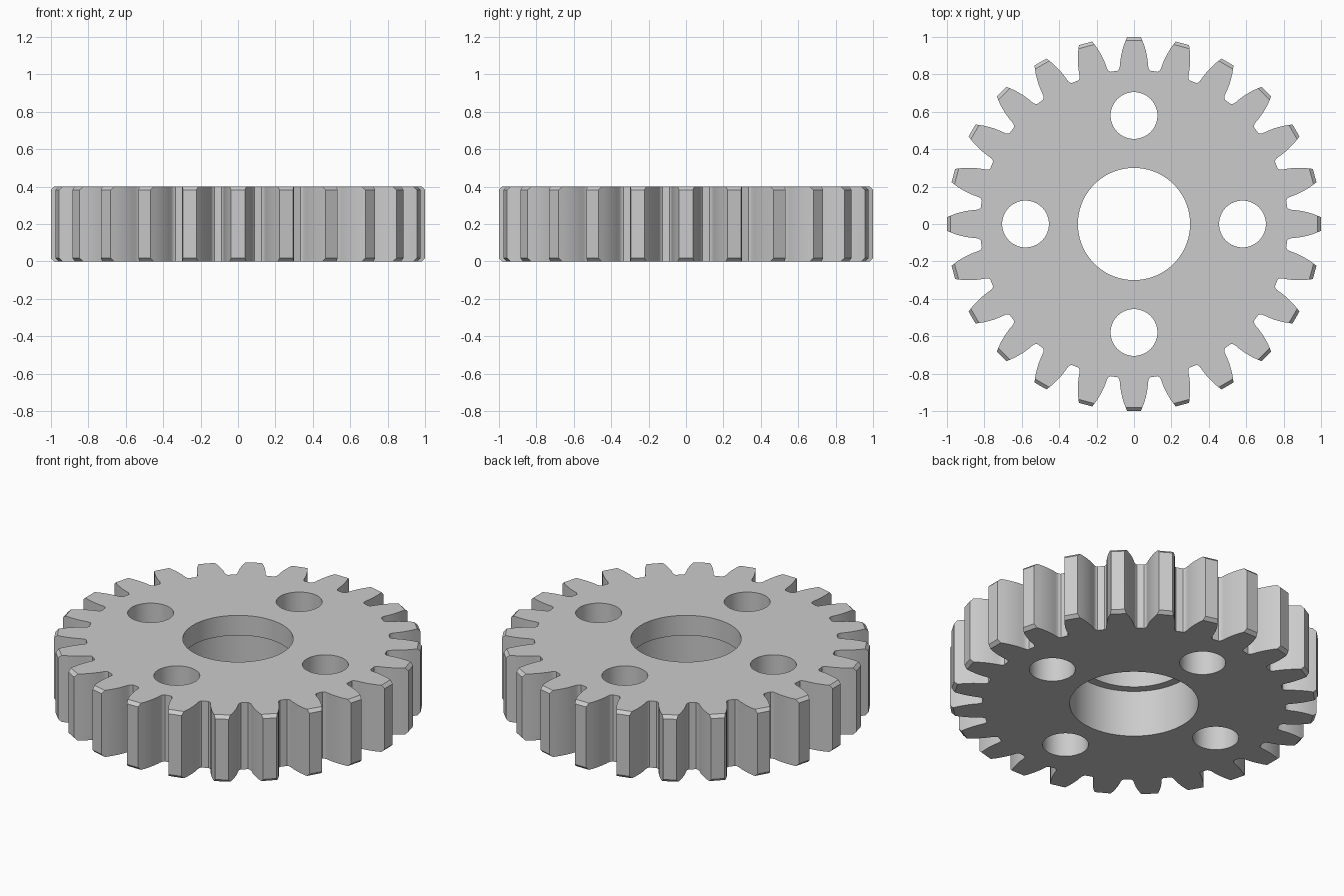
import bpy, bmesh, math
from mathutils import Vector

if "Cube" in bpy.data.objects:
    bpy.data.objects.remove(bpy.data.objects["Cube"])

TEETH, HEIGHT = 24, 0.4

steel = bpy.data.materials.new("light grey steel")
steel.diffuse_color = (0.6, 0.6, 0.6, 1)
steel.use_nodes = True
steel.node_tree.nodes["Principled BSDF"].inputs["Base Color"].default_value = steel.diffuse_color

# Half tooth profile: (distance from axis, half width), tip to root
FLANK = [(1.0, 0.037), (0.96, 0.053), (0.93, 0.062), (0.90, 0.069), (0.87, 0.0735),
         (0.85, 0.075), (0.836, 0.077), (0.826, 0.081), (0.819, 0.088)]

# Gear body: repeat the tooth around the axis and extrude
bm = bmesh.new()
tooth = [(r, -w) for r, w in reversed(FLANK)] + FLANK
ring = []
for i in range(TEETH):
    a = 2 * math.pi * i / TEETH
    c, s = math.cos(a), math.sin(a)
    ring += [bm.verts.new((r * c - w * s, r * s + w * c, 0)) for r, w in tooth]
base = bm.faces.new(ring)
ext = bmesh.ops.extrude_face_region(bm, geom=[base])
bmesh.ops.translate(bm, vec=(0, 0, HEIGHT),
                    verts=[g for g in ext["geom"] if isinstance(g, bmesh.types.BMVert)])
bmesh.ops.recalc_face_normals(bm, faces=bm.faces)

# Chamfer the top and bottom edge of every tooth tip
tips = [e for e in bm.edges
        if all(v.co.xy.length > 0.995 for v in e.verts)
        and abs(e.verts[0].co.z - e.verts[1].co.z) < 1e-5]
bmesh.ops.bevel(bm, geom=tips, offset=0.018, offset_type='OFFSET', segments=1,
                profile=0.5, affect='EDGES')
mesh = bpy.data.meshes.new("gear")
bm.to_mesh(mesh)
bm.free()
gear = bpy.data.objects.new("gear", mesh)
bpy.context.collection.objects.link(gear)


def drill(radius, z0, z1, x=0, y=0, sides=64):
    """Cut a round hole into the gear."""
    bpy.ops.mesh.primitive_cylinder_add(vertices=sides, radius=radius, depth=z1 - z0,
                                        location=(x, y, (z0 + z1) / 2))
    cutter = bpy.context.object
    cutter.name = "hole_cutter"
    cutter.hide_render = True
    mod = gear.modifiers.new("hole", 'BOOLEAN')
    mod.operation, mod.solver, mod.object = 'DIFFERENCE', 'EXACT', cutter
    bpy.context.view_layer.objects.active = gear
    bpy.ops.object.modifier_apply(modifier=mod.name)
    bpy.data.objects.remove(cutter, do_unlink=True)


# Centre bore with a wider counterbore underneath
drill(0.30, -0.1, 0.5, sides=96)
drill(0.35, -0.1, 0.28, sides=96)
# Four lightening holes
for x, y in ((1, 0), (0, 1), (-1, 0), (0, -1)):
    drill(0.125, -0.1, 0.5, 0.58 * x, 0.58 * y)

gear.data.materials.clear()
gear.data.materials.append(steel)
for p in gear.data.polygons:
    p.material_index = 0

bpy.ops.object.select_all(action='DESELECT')
gear.select_set(True)
bpy.context.view_layer.objects.active = gear
bpy.ops.object.shade_smooth_by_angle(angle=math.radians(28))
